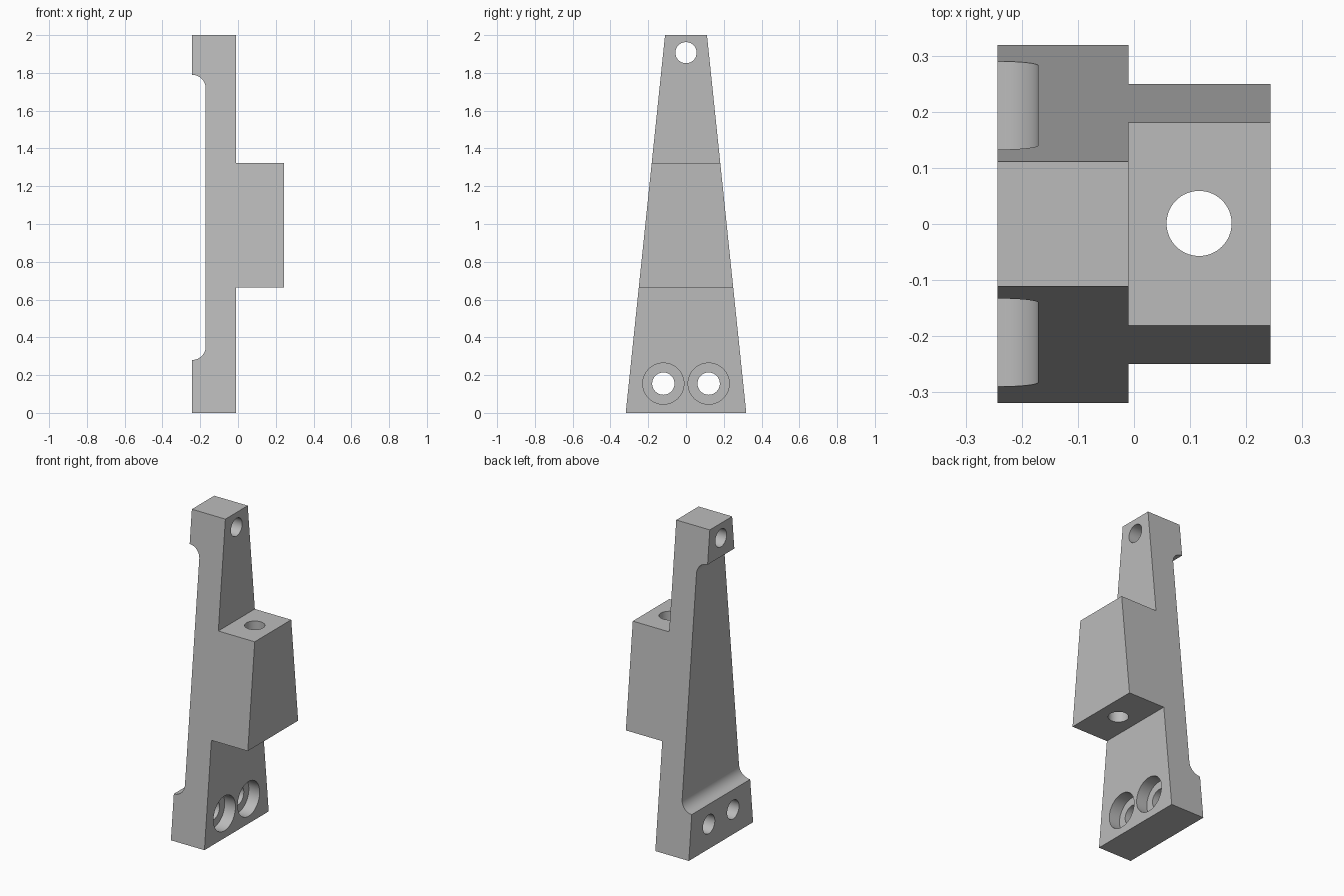
import bpy, bmesh, math
from mathutils import Matrix, Vector

if "Cube" in bpy.data.objects:
    bpy.data.objects.remove(bpy.data.objects["Cube"])

H = 2.0
BACK, FRONT, POCKET, NOSE = -0.243, -0.01, -0.171, 0.243
R = POCKET - BACK  # pocket corner radius


def half_width(z):
    return 0.319 + (0.111 - 0.319) * z / H


def arc(cz, a0, a1, n=14):
    return [(BACK + R * math.cos(a0 + (a1 - a0) * i / n),
             cz + R * math.sin(a0 + (a1 - a0) * i / n)) for i in range(n + 1)]


# Side profile (x, z): slab with a shallow back pocket and a protruding block
profile = [(BACK, 0), (FRONT, 0), (FRONT, 0.664), (NOSE, 0.664), (NOSE, 1.324),
           (FRONT, 1.324), (FRONT, H), (BACK, H)]
profile += arc(1.79 - R, math.pi / 2, 0)
profile += arc(0.28 + R, 0, -math.pi / 2)

# Tapered bracket body: the profile spans the width allowed at each height
bm = bmesh.new()
sides = [[bm.verts.new((x, s * half_width(z), z)) for x, z in profile] for s in (-1, 1)]
bm.faces.new(sides[0])
bm.faces.new(sides[1][::-1])
n = len(profile)
for i in range(n):
    j = (i + 1) % n
    bm.faces.new((sides[0][i], sides[1][i], sides[1][j], sides[0][j]))
bmesh.ops.recalc_face_normals(bm, faces=bm.faces)
mesh = bpy.data.meshes.new("bracket_body")
bm.to_mesh(mesh)
bm.free()
body = bpy.data.objects.new("bracket_body", mesh)
bpy.context.collection.objects.link(body)

grey = bpy.data.materials.new("plain grey")
grey.diffuse_color = (0.5, 0.5, 0.5, 1)
grey.use_nodes = True
grey.node_tree.nodes["Principled BSDF"].inputs["Base Color"].default_value = grey.diffuse_color
mesh.materials.append(grey)


def drill(name, start, end, radius):
    """Cut a round hole between two points."""
    a, b = Vector(start), Vector(end)
    d = b - a
    rot = d.to_track_quat('Z', 'Y').to_matrix().to_4x4()
    cb = bmesh.new()
    bmesh.ops.create_cone(cb, cap_ends=True, segments=64, radius1=radius, radius2=radius,
                          depth=d.length, matrix=Matrix.Translation((a + b) / 2) @ rot)
    me = bpy.data.meshes.new(name)
    cb.to_mesh(me)
    cb.free()
    me.materials.append(grey)
    cutter = bpy.data.objects.new(name, me)
    cutter.hide_render = True
    bpy.context.collection.objects.link(cutter)
    mod = body.modifiers.new(name, 'BOOLEAN')
    mod.operation = 'DIFFERENCE'
    mod.solver = 'EXACT'
    mod.object = cutter
    bpy.context.view_layer.objects.active = body
    bpy.ops.object.modifier_apply(modifier=name)
    bpy.data.objects.remove(cutter)


# Top pin hole and vertical hole through the block
drill("top_hole", (-0.4, 0, 1.907), (0.2, 0, 1.907), 0.056)
drill("block_hole", (0.116, 0.001, 0.5), (0.116, 0.001, 1.5), 0.058)

# Pair of counterbored mounting holes
for s in (-1, 1):
    drill("bolt_hole", (-0.4, s * 0.12, 0.155), (0.2, s * 0.12, 0.155), 0.059)
    drill("counterbore", (FRONT - 0.075, s * 0.12, 0.155), (0.2, s * 0.12, 0.155), 0.109)

body.select_set(True)
bpy.context.view_layer.objects.active = body
bpy.ops.object.shade_smooth_by_angle(angle=math.radians(30))
